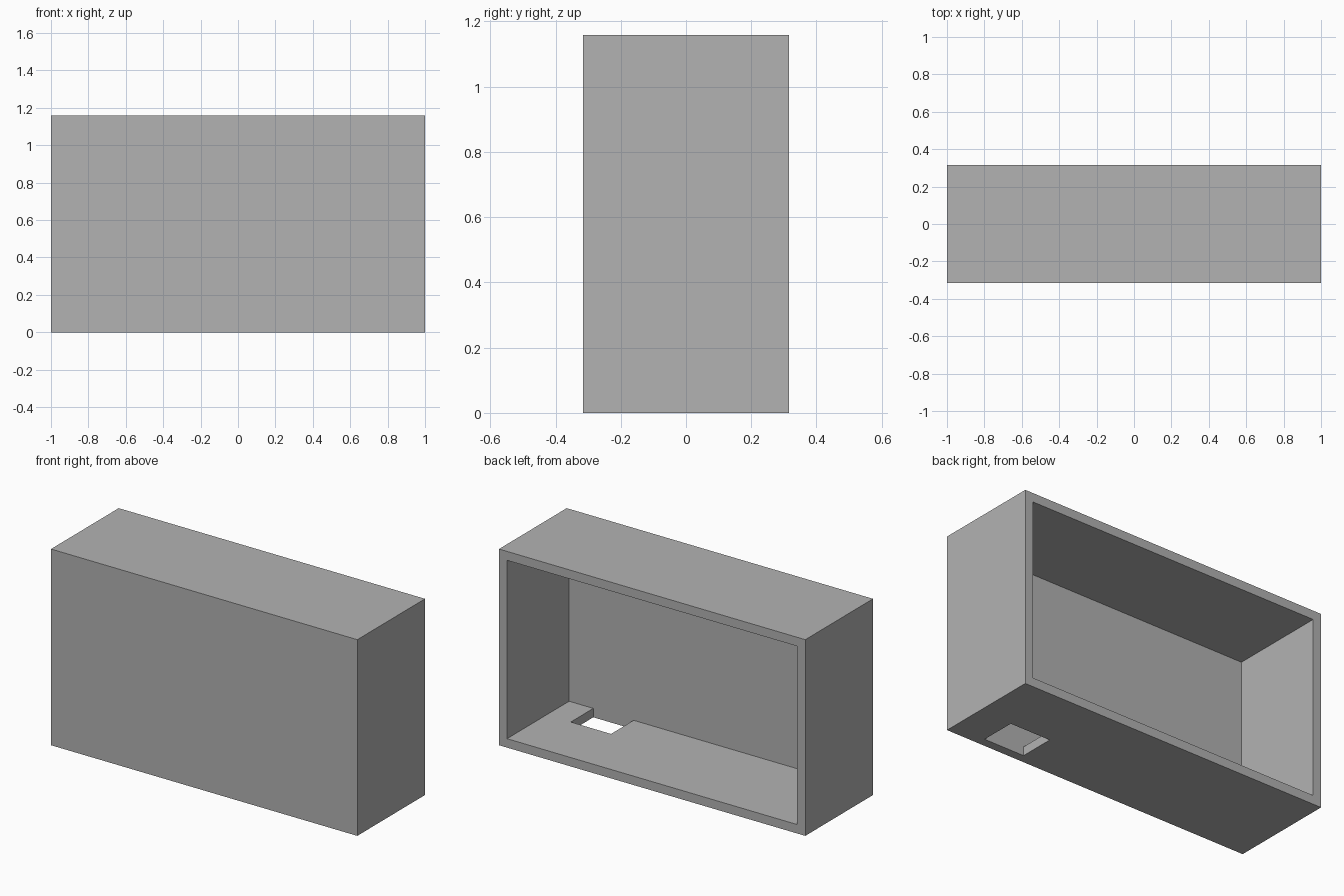
import bpy
from mathutils import Vector

default = bpy.data.objects.get("Cube")
if default:
    bpy.data.objects.remove(default, do_unlink=True)

# Design grid: the case is 38 x 12 x 22 units with walls one unit thick
U = 1 / 19
WIDTH, DEPTH, HEIGHT, WALL = 38, 12, 22, 1

grey = bpy.data.materials.new("plain grey")
grey.use_nodes = True
colour = (0.448, 0.448, 0.448, 1)
grey.diffuse_color = colour
grey.node_tree.nodes["Principled BSDF"].inputs["Base Color"].default_value = colour


def box(name, low, high):
    """Box between two corners given in design units."""
    low, high = Vector(low) * U, Vector(high) * U
    bpy.ops.mesh.primitive_cube_add(size=1, location=(low + high) / 2)
    obj = bpy.context.object
    obj.name = name
    obj.scale = high - low
    bpy.ops.object.transform_apply(location=True, rotation=False, scale=True)
    obj.data.materials.append(grey)
    return obj


def cut(target, cutter):
    """Subtract the cutter from the target, then discard the cutter."""
    cutter.hide_render = True
    mod = target.modifiers.new("cut", "BOOLEAN")
    mod.operation, mod.solver, mod.object = "DIFFERENCE", "EXACT", cutter
    bpy.context.view_layer.objects.active = target
    bpy.ops.object.modifier_apply(modifier=mod.name)
    bpy.data.objects.remove(cutter, do_unlink=True)


# Solid case
x, y = WIDTH / 2, DEPTH / 2
case = box("open_back_case", (-x, -y, 0), (x, y, HEIGHT))

# Cavity, open at the back
inner_x, inner_front = x - WALL, -y + WALL
cut(case, box("cavity", (-inner_x, inner_front, WALL),
              (inner_x, y + 1, HEIGHT - WALL)))

# Rectangular port through the floor, against the front panel
port_right = inner_x - 3
cut(case, box("floor_port", (port_right - 5, inner_front, -1),
              (port_right, inner_front + 4, WALL + 1)))
